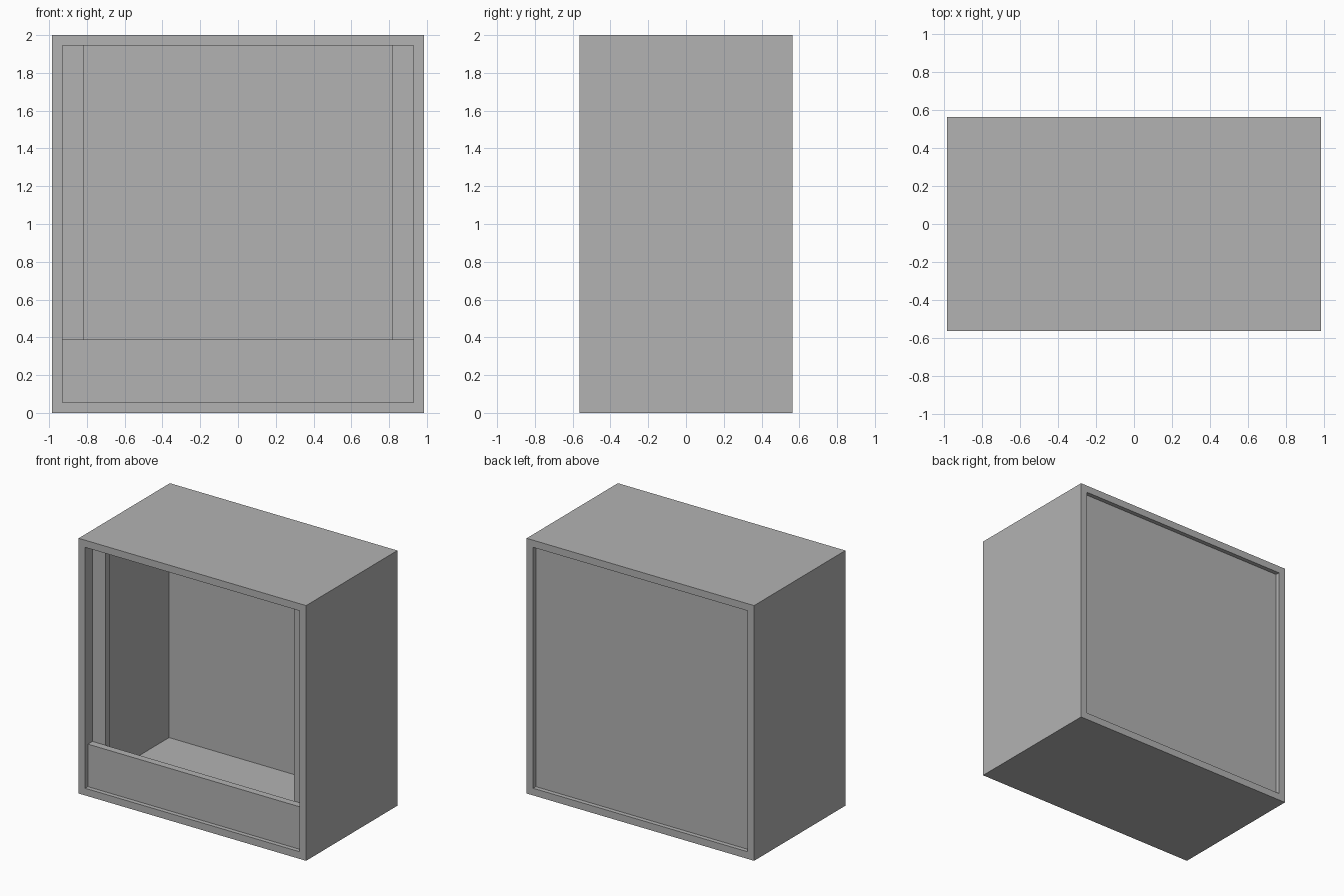
import bpy
import bmesh

cube = bpy.data.objects.get("Cube")
if cube:
    bpy.data.objects.remove(cube, do_unlink=True)

HALF_W, HALF_D, HEIGHT = 0.986, 0.565, 2.0
BOARD = 0.056           # board thickness
RECESS = 0.034          # setback of front and back panels
INNER_W = HALF_W - BOARD

grey = bpy.data.materials.new("plain grey")
grey.use_nodes = True
grey.diffuse_color = (0.45, 0.45, 0.45, 1)
grey.node_tree.nodes["Principled BSDF"].inputs["Base Color"].default_value = (0.45, 0.45, 0.45, 1)


def add_box(bm, low, high):
    verts = bmesh.ops.create_cube(bm, size=1)["verts"]
    for v in verts:
        for i in range(3):
            v.co[i] = high[i] if v.co[i] > 0 else low[i]


def finish(name, bm):
    bmesh.ops.recalc_face_normals(bm, faces=bm.faces)
    mesh = bpy.data.meshes.new(name)
    bm.to_mesh(mesh)
    bm.free()
    mesh.materials.append(grey)
    obj = bpy.data.objects.new(name, mesh)
    bpy.context.collection.objects.link(obj)
    return obj


def box(name, low, high):
    bm = bmesh.new()
    add_box(bm, low, high)
    return finish(name, bm)


# Carcass: one box opened right through from front to back
bm = bmesh.new()
add_box(bm, (-HALF_W, -HALF_D, 0), (HALF_W, HALF_D, HEIGHT))
ends = [f for f in bm.faces if abs(f.normal.y) > 0.9]
bmesh.ops.inset_individual(bm, faces=ends, thickness=BOARD, use_even_offset=True)
rims = [e for f in ends for e in f.edges]
bmesh.ops.delete(bm, geom=ends, context="FACES_ONLY")
bmesh.ops.bridge_loops(bm, edges=rims)
finish("carcass", bm)

# Full-height back panel, set in from the rear rim
back = HALF_D - RECESS
box("back_panel", (-INNER_W, back - BOARD, BOARD), (INNER_W, back, HEIGHT - BOARD))

# Low board across the bottom of the front opening
front = -HALF_D + RECESS
box("front_board", (-INNER_W, front, BOARD), (INNER_W, front + BOARD, 0.389))

# Upright stiles behind the front board
stile_y = front + BOARD
for side, x0, x1 in (("left", 0.818, INNER_W), ("right", -INNER_W, -0.818)):
    box(side + "_stile", (x0, stile_y, BOARD), (x1, stile_y + BOARD, HEIGHT - BOARD))
